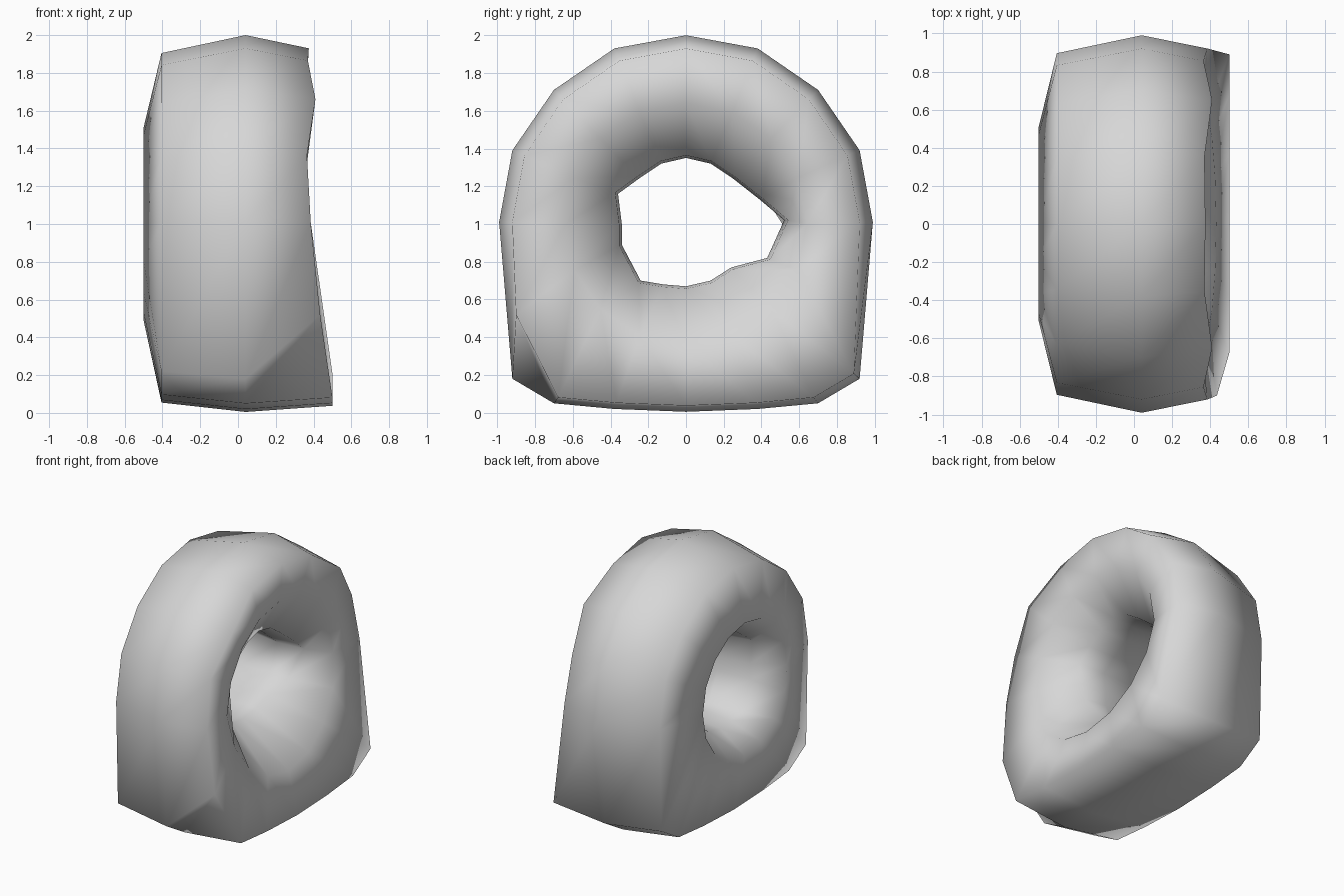
import bpy, bmesh, math

cube = bpy.data.objects.get("Cube")
if cube:
    bpy.data.objects.remove(cube)

grey = bpy.data.materials.new("plain_grey")
grey.use_nodes = True
colour = (0.68, 0.68, 0.68, 1)
grey.diffuse_color = colour
grey.node_tree.nodes["Principled BSDF"].inputs["Base Color"].default_value = colour

# Tread outline: round over the top, squared off at the ground
half = [(0, 2.0), (0.38, 1.93), (0.70, 1.71), (0.92, 1.39), (0.99, 1.01),
        (0.92, 0.18), (0.70, 0.05), (0.38, 0.02), (0, 0.005)]
tread = half + [(-y, z) for y, z in half[-2:0:-1]]
COUNT = len(tread)

# Uneven edge of the hole, clockwise from its top
waist = [(0, 1.35), (0.13, 1.32), (0.25, 1.24), (0.39, 1.13), (0.52, 1.02), (0.43, 0.82),
         (0.24, 0.77), (0.13, 0.70), (0, 0.67), (-0.12, 0.68), (-0.24, 0.70), (-0.34, 0.89),
         (-0.34, 1.0), (-0.36, 1.16), (-0.25, 1.24), (-0.13, 1.32)]


def scaled(points, s, low=1.0):
    """Shrink an outline towards the hole centre; low adjusts the lower half."""
    result = []
    for y, z in points:
        f = s if z > 1 else s * low
        result.append((y * f, 1 + (z - 1) * f))
    return result


def circle(r):
    step = math.tau / COUNT
    return [(r * math.sin(k * step), 1 + r * math.cos(k * step)) for k in range(COUNT)]


def level(x):
    return [x] * COUNT


def leaning(x, amount, outline):
    """Shift a loop sideways in proportion to how far it hangs below the hole centre."""
    return [x + amount * max(0, 1 - z) for y, z in outline]


# Left shoulder: wavy above, swelling out at the ground, front corner pulled up
shoulder = scaled(tread, 0.93, 1.04)
shoulder[11] = (-0.9, 0.52)
upper = [0.375, 0.37, 0.41, 0.365, 0.385]
shoulder_x = upper + [0.5] * 6 + [0.435] + upper[:0:-1]
shoulder_x[11:13] = [0.435, 0.385]

flank = circle(0.64)
lip = scaled(waist, 1.04)

# Loops around the tube: x positions and outline
loops = [
    (level(0.04), tread),
    (shoulder_x, shoulder),
    (leaning(0.355, 0.12, flank), flank),
    (leaning(0.18, -0.4, lip), lip),
    (level(-0.03), waist),
    (level(-0.29), scaled(waist, 1.08)),
    (level(-0.5), circle(0.51)),
    (level(-0.405), scaled(tread, 0.905, 1.05)),
]

bm = bmesh.new()
rings = [[bm.verts.new((x, y, z)) for x, (y, z) in zip(xs, outline)]
         for xs, outline in loops]
for i, ring in enumerate(rings):
    following = rings[(i + 1) % len(rings)]
    for k in range(COUNT):
        n = (k + 1) % COUNT
        bm.faces.new((ring[k], ring[n], following[n], following[k])).smooth = True
bmesh.ops.recalc_face_normals(bm, faces=bm.faces)

mesh = bpy.data.meshes.new("flat_bottomed_ring")
bm.to_mesh(mesh)
bm.free()
mesh.materials.append(grey)
ring_object = bpy.data.objects.new("flat_bottomed_ring", mesh)
bpy.context.collection.objects.link(ring_object)
